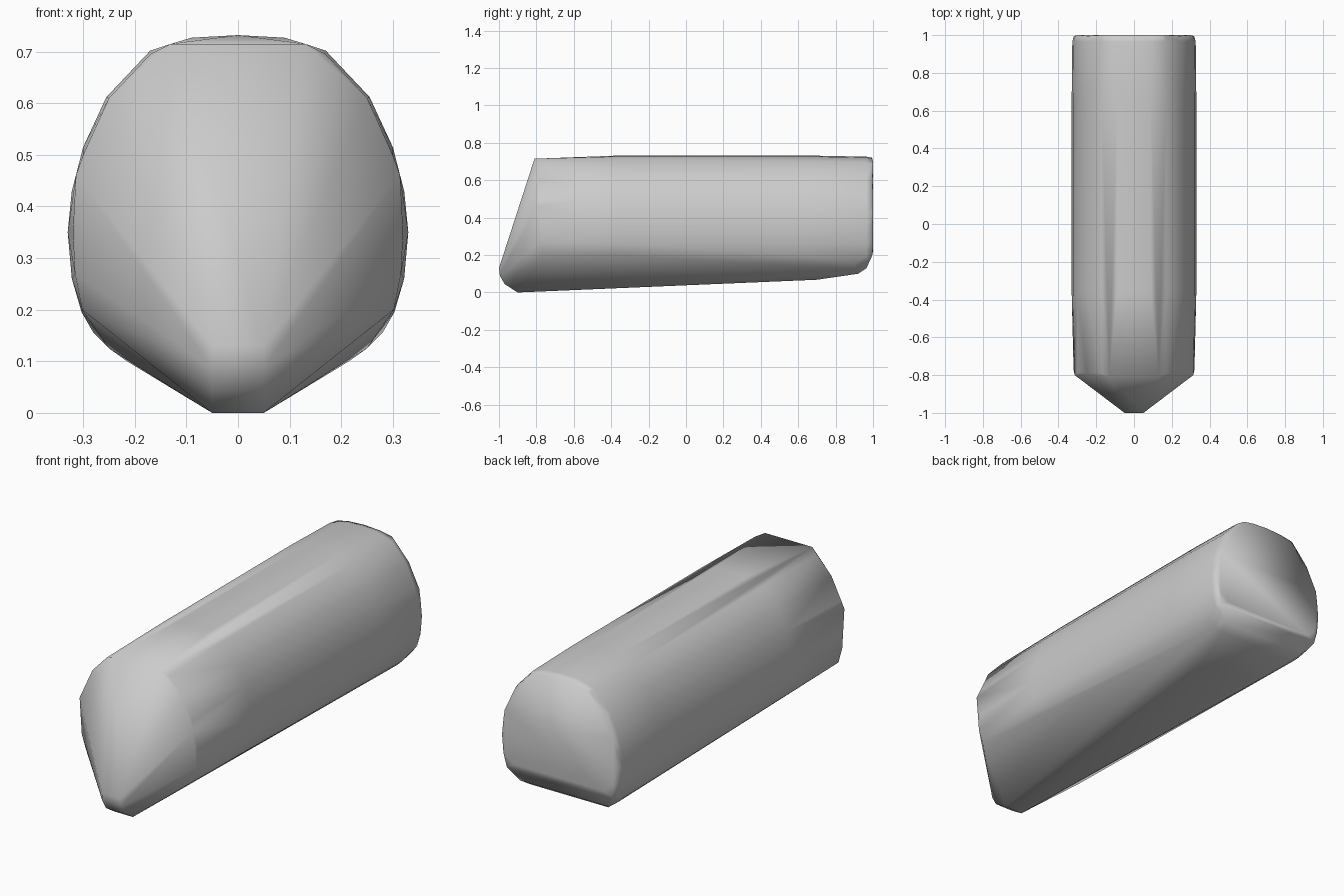
import bpy, bmesh

# Half outline (x, z) of the rounded body, from the top down
outline = [(0.0, 0.732), (0.09, 0.727), (0.17, 0.702), (0.255, 0.612), (0.30, 0.515),
           (0.322, 0.43), (0.33, 0.35), (0.322, 0.26), (0.303, 0.195)]


def station(y, sx=1.0, dz=0.0):
    """Body outline placed at y, slightly narrowed and lowered."""
    return [(x * sx, y, z - dz * (z > 0.5)) for x, z in outline]


points = []
# Body, full size in the middle and eased at the ends
points += station(-0.36)
points += station(0.66)
points += station(0.965, 0.99, 0.006)
points += station(0.995, 0.965, 0.012)
# Shoulder where the body meets the sloped front
points += [(0.13, -0.81, 0.715), (0.17, -0.79, 0.695), (0.25, -0.79, 0.61),
           (0.30, -0.79, 0.50), (0.314, -0.80, 0.46), (0.32, -0.77, 0.35),
           (0.316, -0.78, 0.27), (0.302, -0.77, 0.20)]
# Narrow nose and keel
points += [(0.05, -1.0, 0.13), (0.052, -0.995, 0.09), (0.05, -0.97, 0.045), (0.05, -0.90, 0.0)]
# Rising underside and rounded rear lower edge
points += [(0.15, 0.70, 0.068), (0.215, 0.92, 0.10), (0.25, 0.90, 0.125),
           (0.24, 0.965, 0.13), (0.28, 0.90, 0.155), (0.275, 0.975, 0.165),
           (0.25, 1.0, 0.22), (0.295, 1.0, 0.26), (0.30, 1.0, 0.48), (0.15, 1.0, 0.70)]

# Wrap a convex skin around the mirrored points
bm = bmesh.new()
for x, y, z in points:
    bm.verts.new((x, y, z))
    if x > 0:
        bm.verts.new((-x, y, z))
hull = bmesh.ops.convex_hull(bm, input=bm.verts)
loose = {g for g in hull["geom_interior"] + hull["geom_unused"]
         if isinstance(g, bmesh.types.BMVert)}
bmesh.ops.delete(bm, geom=list(loose), context='VERTS')
bmesh.ops.recalc_face_normals(bm, faces=bm.faces)

mesh = bpy.data.meshes.new("hull_body")
bm.to_mesh(mesh)
bm.free()
mesh.shade_smooth()
body = bpy.data.objects.new("hull_body", mesh)
bpy.context.collection.objects.link(body)
